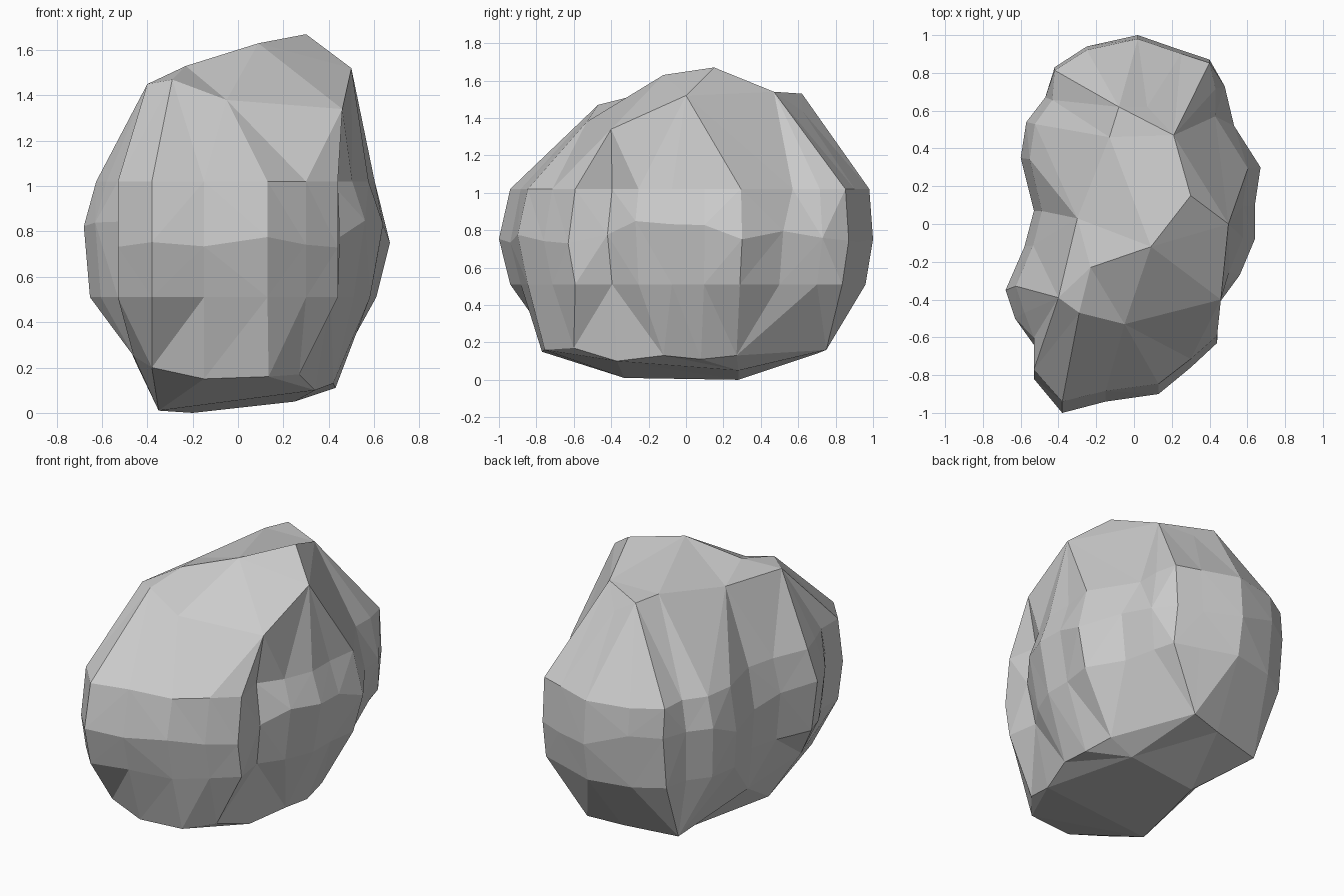
import bpy, bmesh, random
from mathutils import Vector

random.seed(4)

# Widest plan outline of the boulder, counter-clockwise from the front
outline = [(-0.38, -1.0), (-0.15, -0.94), (0.13, -0.90), (0.30, -0.76), (0.44, -0.63),
           (0.45, -0.42), (0.56, -0.27), (0.64, -0.08), (0.64, 0.10), (0.67, 0.30),
           (0.53, 0.52), (0.48, 0.73), (0.40, 0.87), (0.25, 0.92), (0.02, 1.0),
           (-0.25, 0.94), (-0.42, 0.83), (-0.47, 0.67), (-0.57, 0.54), (-0.60, 0.35),
           (-0.53, 0.07), (-0.58, -0.12), (-0.68, -0.35), (-0.63, -0.50),
           (-0.53, -0.64), (-0.53, -0.82)]

# Crown corners
crown = [(0.30, 0.15, 1.67), (0.09, -0.12, 1.63), (0.50, 0.0, 1.52), (-0.05, -0.53, 1.38),
         (-0.23, -0.23, 1.53), (0.46, -0.40, 1.34), (-0.29, -0.47, 1.47), (-0.40, -0.39, 1.45),
         (-0.30, 0.03, 1.47), (-0.13, 0.46, 1.54), (0.07, 0.62, 1.44), (-0.08, 0.62, 1.53),
         (0.21, 0.47, 1.54)]

# Underside corners
base = [(-0.15, -0.77, 0.15), (0.135, -0.755, 0.16), (0.27, -0.60, 0.17), (0.34, -0.37, 0.10),
        (0.42, -0.12, 0.13), (0.43, 0.08, 0.11), (0.40, 0.27, 0.13), (0.25, 0.28, 0.05),
        (0.17, 0.75, 0.16), (-0.04, 0.70, 0.14), (-0.38, 0.62, 0.126), (-0.20, 0.28, 0.0),
        (-0.35, -0.33, 0.01), (-0.46, -0.50, 0.25), (-0.38, -0.72, 0.20), (-0.45, 0.02, 0.22)]

points = [Vector(p) for p in crown + base]
# Flat lower and upper girdle rings, with an uneven bulging ring between
for i, (x, y) in enumerate(outline):
    end = y < -0.5 or y > 0.8
    low = 1.0 if end else (0.91 if x > 0 else 0.96)
    high = 1.0 if end else (0.90 if x > 0 else 0.92)
    points.append(Vector((x * low, y * (0.94 if y < 0 else 0.96), 0.51)))
    points.append(Vector((x, y, 0.78 + random.uniform(-0.06, 0.08))))
    if i == 10:      # notch in the back right shoulder
        points.append(Vector((0.43, 0.57, 1.02)))
    else:
        points.append(Vector((x * high, y * (0.94 if y < 0 else 0.98), 1.02)))

# Facet the star-shaped solid: hull the directions, then restore the corners
centre = Vector((0, 0, 0.78))
bm = bmesh.new()
where = {}
for p in points:
    d = p - centre
    d = Vector((d.x / 0.62, d.y / 0.95, d.z / 0.82)).normalized()
    where[bm.verts.new(d)] = p
bmesh.ops.convex_hull(bm, input=bm.verts[:])
for v in bm.verts:
    v.co = where[v]
bmesh.ops.recalc_face_normals(bm, faces=bm.faces[:])

mesh = bpy.data.meshes.new("boulder")
bm.to_mesh(mesh)
bm.free()
boulder = bpy.data.objects.new("boulder", mesh)
bpy.context.collection.objects.link(boulder)
